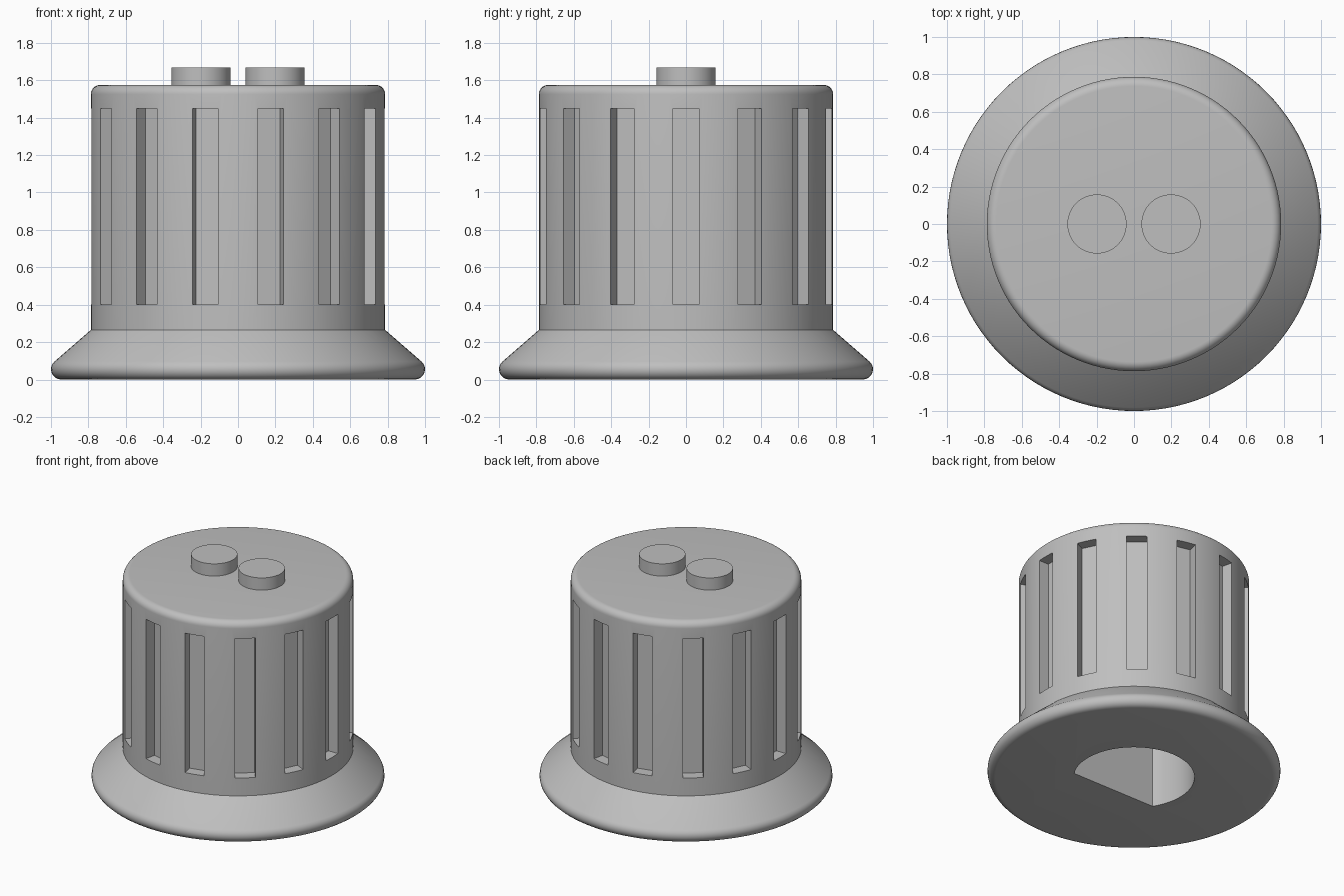
import bpy, bmesh
from math import sin, cos, pi, radians
from mathutils import Matrix

if "Cube" in bpy.data.objects:
    bpy.data.objects.remove(bpy.data.objects["Cube"])

SEG, SLOTS = 112, 14

grey = bpy.data.materials.new("light grey plastic")
grey.diffuse_color = (0.52, 0.52, 0.52, 1)
grey.use_nodes = True
grey.node_tree.nodes["Principled BSDF"].inputs["Base Color"].default_value = grey.diffuse_color


def make_object(name, bm):
    bmesh.ops.recalc_face_normals(bm, faces=bm.faces)
    mesh = bpy.data.meshes.new(name)
    bm.to_mesh(mesh)
    bm.free()
    mesh.materials.append(grey)
    obj = bpy.data.objects.new(name, mesh)
    bpy.context.collection.objects.link(obj)
    return obj


def lathe(name, profile):
    """Closed solid of revolution with flat end caps."""
    bm = bmesh.new()
    rings = [[bm.verts.new((r * cos(2 * pi * i / SEG), r * sin(2 * pi * i / SEG), z))
              for i in range(SEG)] for r, z in profile]
    for a, b in zip(rings, rings[1:]):
        for i in range(SEG):
            j = (i + 1) % SEG
            bm.faces.new((a[i], a[j], b[j], b[i]))
    bm.faces.new(rings[0])
    bm.faces.new(rings[-1])
    return make_object(name, bm)


def arc(r, z, radius, start, end, steps=8):
    return [(r + radius * cos(radians(start + (end - start) * i / steps)),
             z + radius * sin(radians(start + (end - start) * i / steps)))
            for i in range(steps + 1)]


def select_only(obj):
    bpy.ops.object.select_all(action='DESELECT')
    obj.select_set(True)
    bpy.context.view_layer.objects.active = obj


def cut(obj, cutter):
    mod = obj.modifiers.new("cut", 'BOOLEAN')
    mod.operation, mod.solver, mod.object = 'DIFFERENCE', 'EXACT', cutter
    select_only(obj)
    bpy.ops.object.modifier_apply(modifier=mod.name)
    bpy.data.objects.remove(cutter)


def smooth(obj):
    select_only(obj)
    bpy.ops.object.shade_smooth_by_angle(angle=radians(30))


# Knob body: rounded flared skirt, straight wall, rounded top edge
knob = lathe("knob_body", arc(0.945, 0.055, 0.055, -90, 48)
             + [(0.787, 0.265)] + arc(0.737, 1.525, 0.05, 0, 90))

# Grip slots around the wall
bm = bmesh.new()
for k in range(SLOTS):
    bmesh.ops.create_cube(bm, size=1, matrix=Matrix.Rotation(2 * pi * k / SLOTS, 4, 'Z')
                          @ Matrix.Translation((0.805, 0, 0.925))
                          @ Matrix.Diagonal((0.2, 0.14, 1.05, 1)))
cut(knob, make_object("slot_cutter", bm))

# D-shaped shaft hole in the underside
bm = bmesh.new()
a0 = radians(-32.2)
outline = [bm.verts.new((0.413 * cos(a), 0.413 * sin(a), -0.1))
           for a in (a0 + (pi - 2 * a0) * i / 64 for i in range(65))]
face = bm.faces.new(outline)
top = bmesh.ops.extrude_face_region(bm, geom=[face])["geom"]
bmesh.ops.translate(bm, vec=(0, 0, 0.9),
                    verts=[v for v in top if isinstance(v, bmesh.types.BMVert)])
cut(knob, make_object("shaft_hole_cutter", bm))
smooth(knob)

# Two round pegs on top
for side, x in (("left", -0.198), ("right", 0.198)):
    peg = lathe(side + "_peg", [(0.158, 1.57), (0.158, 1.667)])
    peg.location.x = x
    smooth(peg)
